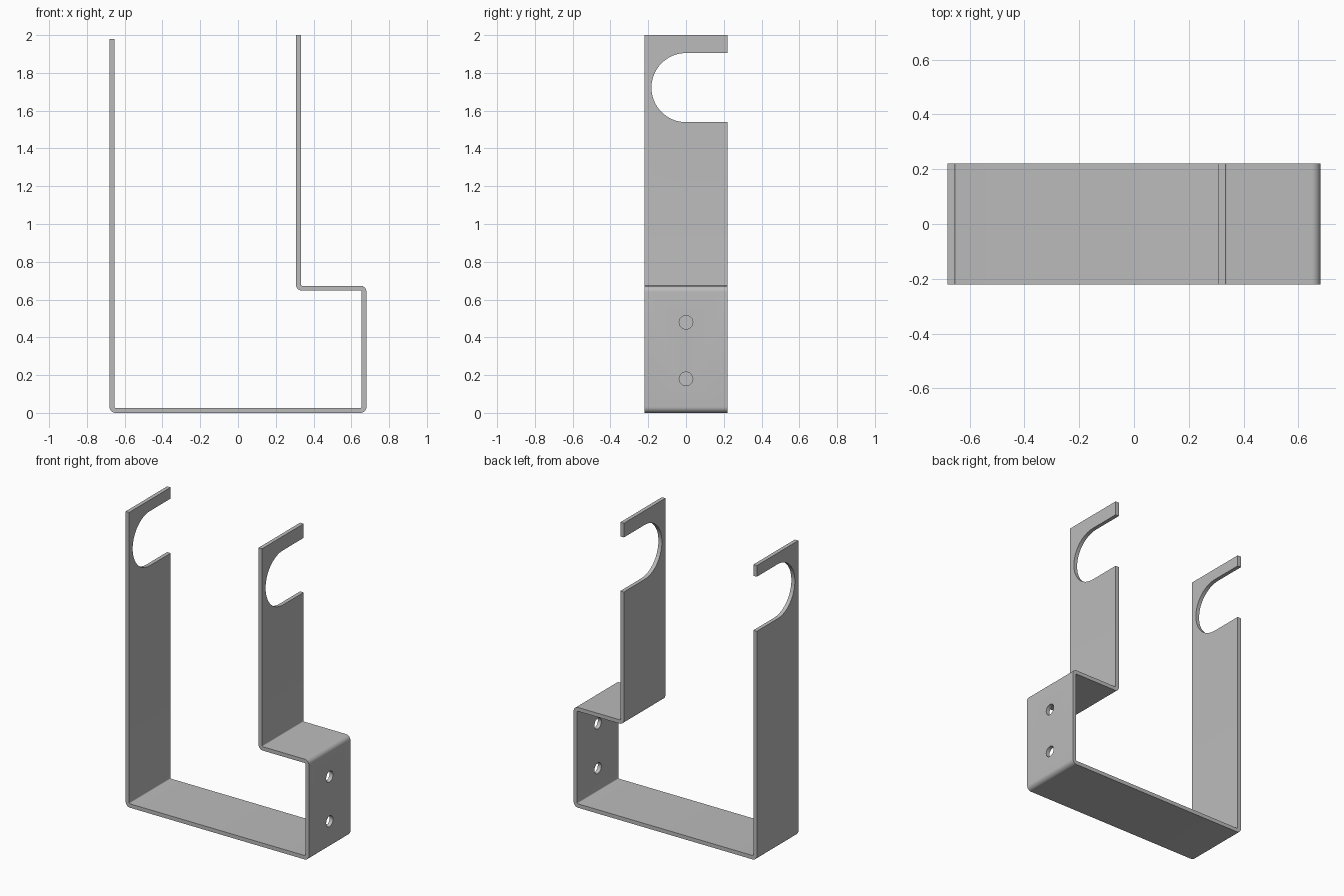
import bpy, bmesh, math
from mathutils import Vector

cube = bpy.data.objects.get("Cube")
if cube:
    bpy.data.objects.remove(cube, do_unlink=True)

THICK, DEPTH = 0.026, 0.44
INNER_R = 0.006
HALF = THICK / 2

steel = bpy.data.materials.new("plain grey steel")
steel.use_nodes = True
grey = (0.5, 0.5, 0.5, 1)
steel.diffuse_color = grey
steel.node_tree.nodes["Principled BSDF"].inputs["Base Color"].default_value = grey


def prism(name, points, axis, start, length):
    """Extrude a closed outline along x or y."""
    bm = bmesh.new()
    if axis == "y":
        verts = [bm.verts.new((a, start, b)) for a, b in points]
        move = Vector((0, length, 0))
    else:
        verts = [bm.verts.new((start, a, b)) for a, b in points]
        move = Vector((length, 0, 0))
    face = bm.faces.new(verts)
    ext = bmesh.ops.extrude_face_region(bm, geom=[face])
    new = [v for v in ext["geom"] if isinstance(v, bmesh.types.BMVert)]
    bmesh.ops.translate(bm, verts=new, vec=move)
    bmesh.ops.recalc_face_normals(bm, faces=bm.faces)
    mesh = bpy.data.meshes.new(name)
    bm.to_mesh(mesh)
    bm.free()
    mesh.materials.append(steel)
    obj = bpy.data.objects.new(name, mesh)
    bpy.context.collection.objects.link(obj)
    return obj


def bent_strip(path, steps=8):
    """Outline of a sheet strip following a centre line with rounded bends."""
    path = [Vector(p) for p in path]
    left, right = [], []

    def square_end(p, d):
        n = Vector((-d.y, d.x)) * HALF
        left.append(p + n)
        right.append(p - n)

    square_end(path[0], (path[1] - path[0]).normalized())
    for prev, here, after in zip(path, path[1:], path[2:]):
        d0, d1 = (here - prev).normalized(), (after - here).normalized()
        turn = 1 if d0.x * d1.y - d0.y * d1.x > 0 else -1
        radius = INNER_R + HALF
        centre = here + (d1 - d0) * radius
        for i in range(steps + 1):
            t = math.pi / 2 * i / steps
            out = d0 * math.sin(t) - d1 * math.cos(t)
            inner = centre + out * (radius - HALF)
            outer = centre + out * (radius + HALF)
            left.append(inner if turn > 0 else outer)
            right.append(outer if turn > 0 else inner)
    square_end(path[-1], (path[-1] - path[-2]).normalized())
    return left + right[::-1]


def cut(target, cutter):
    cutter.hide_render = True
    mod = target.modifiers.new("cut", "BOOLEAN")
    mod.operation = "DIFFERENCE"
    mod.solver = "EXACT"
    mod.object = cutter
    bpy.context.view_layer.objects.active = target
    bpy.ops.object.modifier_apply(modifier=mod.name)
    bpy.data.objects.remove(cutter, do_unlink=True)


# Folded strip: tall arm, base, side plate, step and second arm
side = 0.68 - HALF
arm = 0.32
step_z = 0.66
bracket = prism("folded_bracket", bent_strip([
    (-side, 1.98), (-side, HALF), (side, HALF),
    (side, step_z), (arm, step_z), (arm, 2.0)]), "y", -DEPTH / 2, DEPTH)

# Open-ended round slot through both arms
slot_z, slot_r = 1.722, 0.183
slot = [(-slot_r * math.sin(math.pi * i / 32), slot_z + slot_r * math.cos(math.pi * i / 32))
        for i in range(33)]
slot += [(0.4, slot_z - slot_r), (0.4, slot_z + slot_r)]
cut(bracket, prism("slot_cutter", slot, "x", -1, 2))

# Two screw holes in the side plate
for z in (0.18, 0.48):
    hole = [(0.036 * math.cos(math.tau * i / 32), z + 0.036 * math.sin(math.tau * i / 32))
            for i in range(32)]
    cut(bracket, prism("hole_cutter", hole, "x", 0.6, 0.2))

# Smooth bends, crisp edges
bpy.ops.object.select_all(action="DESELECT")
bracket.select_set(True)
bpy.context.view_layer.objects.active = bracket
bpy.ops.object.shade_smooth_by_angle(angle=math.radians(30))
